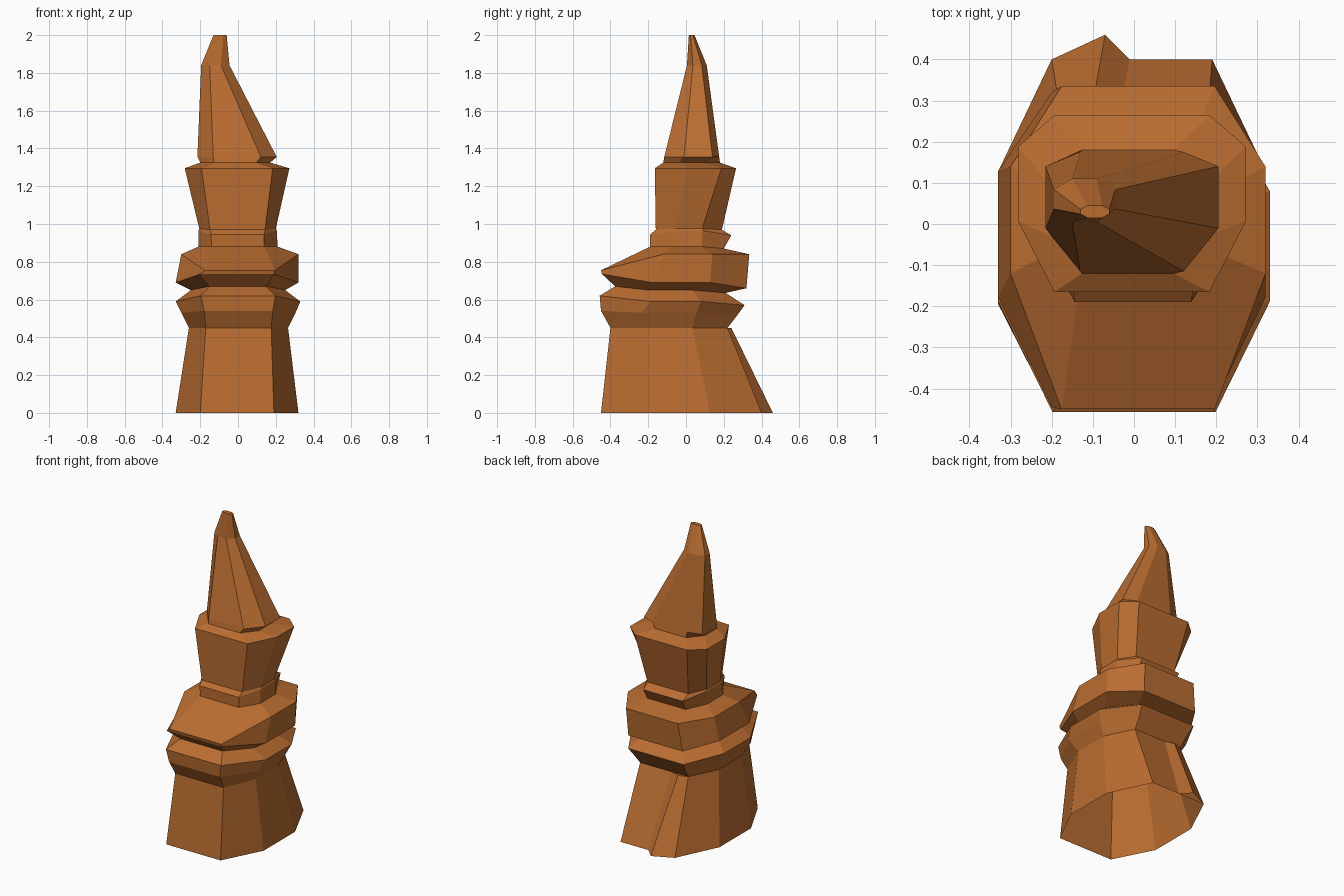
import bpy, bmesh

if "Cube" in bpy.data.objects:
    bpy.data.objects.remove(bpy.data.objects["Cube"])

stone = bpy.data.materials.new("terracotta brown")
stone.diffuse_color = (0.49, 0.152, 0.03, 1)
stone.use_nodes = True
stone.node_tree.nodes["Principled BSDF"].inputs["Base Color"].default_value = stone.diffuse_color


def ring(x0, x1, y0, y1, zf, zs, zb, inset=0.2, s0=0.3, s1=0.7):
    """Eight-sided cross-section: bounds, heights at front / sides / back,
    corner inset in x, and where the side faces start and end in y."""
    w, d = x1 - x0, y1 - y0
    xa, xb = x0 + w * inset, x1 - w * inset
    ya, yb = y0 + d * s0, y0 + d * s1
    return [(xa, y0, zf), (xb, y0, zf), (x1, ya, zs), (x1, yb, zs),
            (xb, y1, zb), (xa, y1, zb), (x0, yb, zs), (x0, ya, zs)]


def finish(name, bm):
    bmesh.ops.recalc_face_normals(bm, faces=bm.faces[:])
    me = bpy.data.meshes.new(name)
    bm.to_mesh(me)
    bm.free()
    me.materials.append(stone)
    ob = bpy.data.objects.new(name, me)
    bpy.context.collection.objects.link(ob)
    return ob


def loft(name, rings, cap_top=False):
    bm = bmesh.new()
    loops = [[bm.verts.new(p) for p in r] for r in rings]
    for a, b in zip(loops, loops[1:]):
        for i in range(8):
            j = (i + 1) % 8
            bm.faces.new((a[i], a[j], b[j], b[i]))
    if cap_top:
        bm.faces.new(loops[-1])
    return finish(name, bm)


# shared joints between the parts
skirt_top = ring(-.26, .265, -.40, .22, .45, .45, .45, .17, .33, .7)
groove = ring(-.25, .25, -.375, .21, .67, .65, .635)
flange_top = ring(-.21, .21, -.19, .20, .88, .88, .87, .17)
collar_top = ring(-.205, .20, -.16, .19, .97, .975, .97, .14)
cup_top = ring(-.20, .17, -.12, .18, 1.325, 1.325, 1.325)

# flared open skirt at the bottom
loft("base_skirt", [
    ring(-.33, .32, -.45, .40, 0, 0, 0, .2, .3, .68), skirt_top])

# lower bulging band
loft("lower_band", [
    skirt_top,
    ring(-.30, .305, -.45, .27, .54, .53, .515),
    ring(-.33, .33, -.457, .31, .62, .59, .57, .2, .35, .7),
    groove])

# upper flange, drooping forward
loft("upper_flange", [
    groove,
    ring(-.33, .32, -.445, .32, .735, .69, .66, .2, .35, .75),
    ring(-.30, .32, -.45, .335, .755, .84, .84, .2, .42, .75),
    flange_top])

# collar, leaning out at the back
loft("collar", [
    flange_top,
    ring(-.21, .205, -.19, .24, .945, .965, .94, .16, .3, .65),
    collar_top])

# flaring cup
loft("cup", [
    collar_top,
    ring(-.282, .272, -.165, .265, 1.295, 1.295, 1.295, .16, .4, .82),
    cup_top])

# leaning spire with a bent tip
loft("spire", [
    cup_top,
    ring(-.215, .205, -.115, .175, 1.355, 1.355, 1.36, .2, .36, .88),
    ring(-.195, -.045, .005, .11, 1.84, 1.84, 1.84, .3, .3, .75),
    ring(-.13, -.06, .015, .045, 2, 2, 2, .25)], cap_top=True)

# fold on the back of the skirt
bm = bmesh.new()
low = [bm.verts.new(p) for p in ((-.20, .40, 0), (-.07, .46, 0), (-.01, .40, 0))]
top = [bm.verts.new(p) for p in ((-.17, .22, .45), (-.11, .24, .45), (-.05, .22, .45))]
for i in range(2):
    bm.faces.new((low[i], low[i + 1], top[i + 1], top[i]))
bm.faces.new(top)
finish("skirt_fold", bm)
